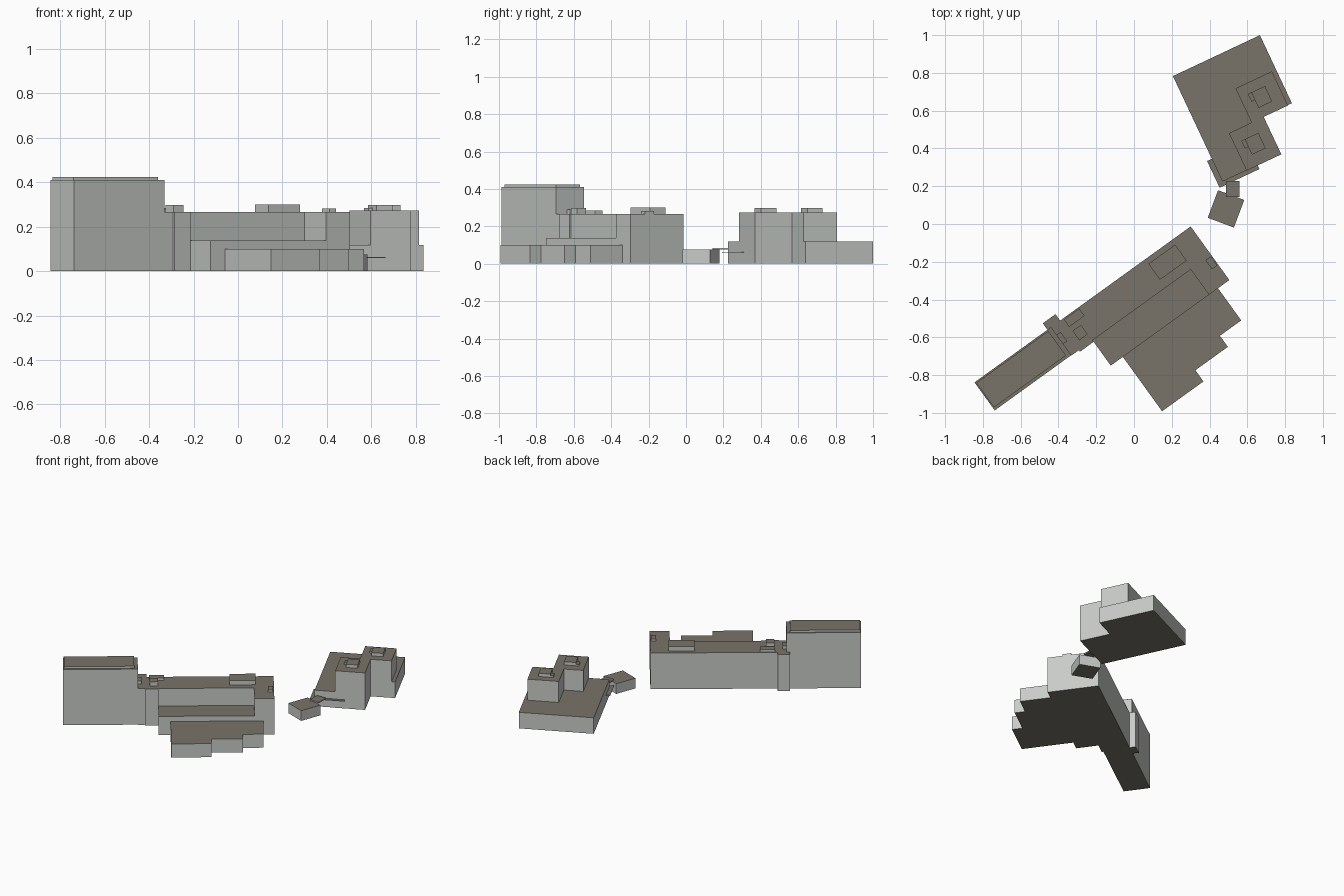
import bpy, bmesh, math
from mathutils import Matrix, Vector

cube = bpy.data.objects.get("Cube")
if cube:
    bpy.data.objects.remove(cube, do_unlink=True)


def make_material(name, colour):
    mat = bpy.data.materials.new(name)
    mat.use_nodes = True
    mat.diffuse_color = colour
    mat.node_tree.nodes["Principled BSDF"].inputs["Base Color"].default_value = colour
    return mat


WALL = make_material("wall_grey", (0.58, 0.60, 0.58, 1))
ROOF = make_material("roof_brown", (0.19, 0.175, 0.14, 1))


def make_frame(x, y, degrees):
    """Local plan axes of one building: corner position and heading."""
    return Matrix.Translation((x, y, 0)) @ Matrix.Rotation(math.radians(degrees), 4, "Z")


def prism(frame, name, outline, bottom, top):
    """Extrude a plan outline; flat faces get the roof colour, sides the wall colour."""
    bm = bmesh.new()
    # plan depth is measured towards the front of the building
    base = bm.faces.new([bm.verts.new(frame @ Vector((a, -b, bottom))) for a, b in outline])
    lifted = bmesh.ops.extrude_face_region(bm, geom=[base], use_keep_orig=True)
    verts = [g for g in lifted["geom"] if isinstance(g, bmesh.types.BMVert)]
    bmesh.ops.translate(bm, verts=verts, vec=(0, 0, top - bottom))
    bmesh.ops.recalc_face_normals(bm, faces=bm.faces)
    for face in bm.faces:
        face.normal_update()
        face.material_index = 1 if abs(face.normal.z) > 0.5 else 0
    mesh = bpy.data.meshes.new(name)
    bm.to_mesh(mesh)
    bm.free()
    mesh.materials.append(WALL)
    mesh.materials.append(ROOF)
    obj = bpy.data.objects.new(name, mesh)
    bpy.context.collection.objects.link(obj)
    return obj


def box(frame, name, along, depth, height):
    (a, c), (b, d) = along, depth
    return prism(frame, name, [(a, b), (c, b), (c, d), (a, d)], *height)


# Long main building, origin at its far right corner
main = make_frame(0.30, -0.013, 35.8)
prism(main, "main_hall",
      [(-0.911, 0), (0, 0), (0, 0.35), (-0.133, 0.35), (-0.133, 0.185), (-0.911, 0.185)],
      0, 0.267)
box(main, "terrace", (-0.774, -0.133), (0.185, 0.35), (0, 0.138))
box(main, "front_bay", (-0.863, -0.774), (0.15, 0.195), (0, 0.267))
box(main, "back_fin", (-0.935, -0.852), (-0.042, 0.02), (0, 0.27))

# Stepped low wing in front
prism(main, "stepped_wing",
      [(-0.695, 0.35), (-0.074, 0.35), (-0.074, 0.56), (-0.213, 0.56), (-0.213, 0.632),
       (-0.425, 0.632), (-0.425, 0.705), (-0.695, 0.705)], 0, 0.1)

# Tower with raised roof slab
box(main, "tower", (-1.411, -0.911), (0, 0.183), (0, 0.41))
box(main, "tower_roof_slab", (-1.405, -0.935), (0.008, 0.168), (0.41, 0.425))

# Rooftop units
box(main, "roof_plant", (-0.297, -0.123), (0.03, 0.134), (0.267, 0.3))
box(main, "roof_vent", (-0.041, -0.006), (0.191, 0.25), (0.267, 0.283))
box(main, "stair_head", (-0.833, -0.733), (0.007, 0.055), (0.267, 0.285))
box(main, "lift_head", (-0.831, -0.776), (0.083, 0.144), (0.267, 0.298))
box(main, "tower_step", (-0.911, -0.885), (0.05, 0.11), (0.267, 0.29))

# Annex: low L-shaped base with two blocks, origin at its back corner
annex = make_frame(0.206, 0.783, 25.2)
prism(annex, "annex_base",
      [(0, 0), (0.509, 0), (0.509, 0.398), (0.34, 0.398), (0.34, 0.617), (0, 0.617)],
      0, 0.118)
blocks = {"rear": ((0.272, 0.485), (0.2, 0.4)), "front": ((0.14, 0.343), (0.4, 0.619))}
for label, (along, depth) in blocks.items():
    box(annex, label + "_block", along, depth, (0, 0.273))
    # Roof unit with a lower notch on each block
    a, b = sum(along) / 2, sum(depth) / 2
    box(annex, label + "_roof_unit", (a - 0.04, a + 0.04), (b - 0.045, b + 0.045), (0.273, 0.297))
    box(annex, label + "_roof_ledge", (a - 0.06, a - 0.04), (b - 0.045, b), (0.273, 0.284))
box(annex, "annex_canopy", (-0.028, 0.205), (0.484, 0.64), (0.06, 0.064))

# Small pavilion and the thin link to the annex
pavilion = make_frame(0.487, 0.08, -20.5)
box(pavilion, "pavilion", (-0.074, 0.074), (-0.078, 0.078), (0, 0.075))
link = make_frame(0.523, 0.185, 0)
box(link, "link_roof", (-0.036, 0.036), (-0.042, 0.042), (0.076, 0.084))
